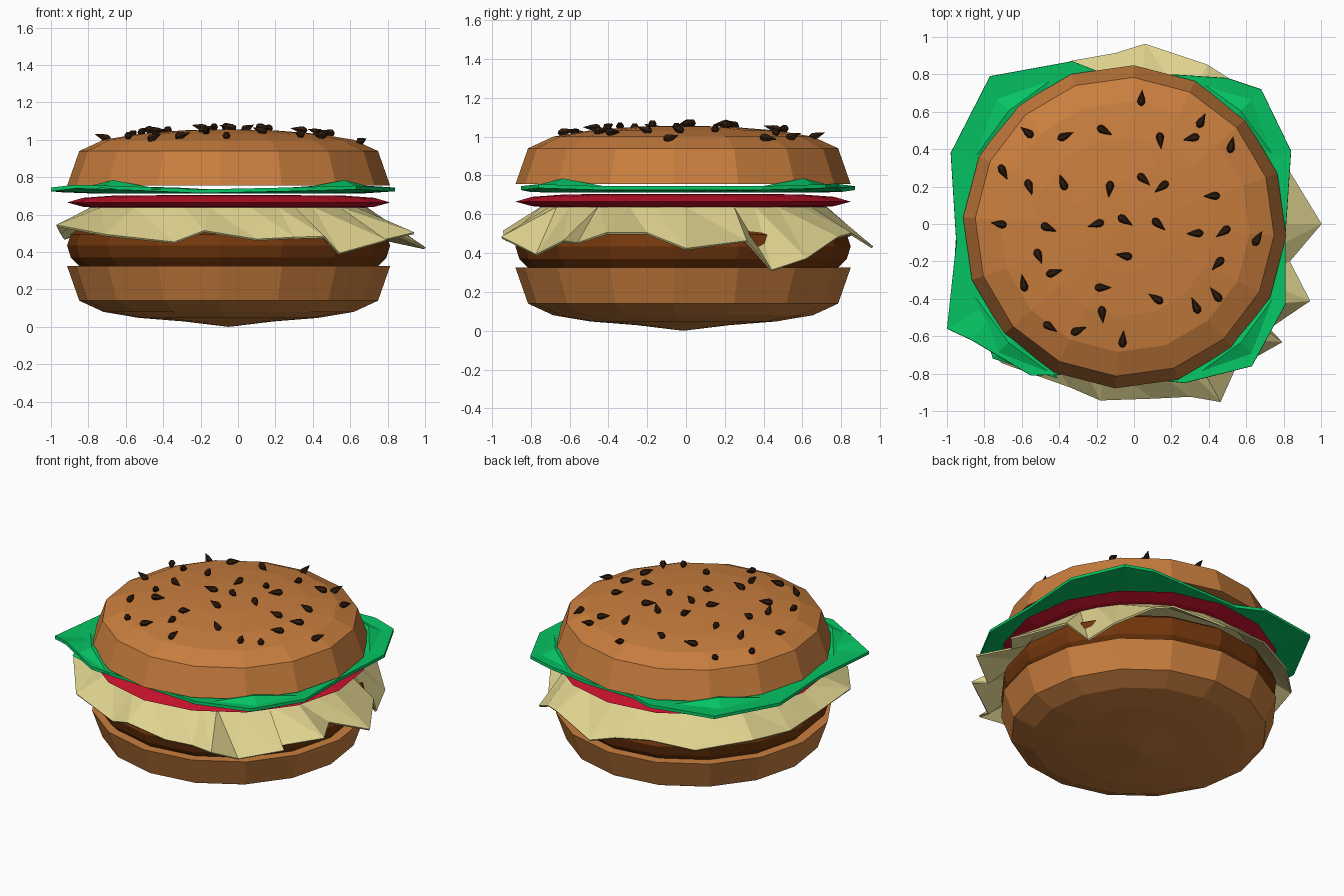
import bpy, math, random
from mathutils import Vector, Matrix

if "Cube" in bpy.data.objects:
    bpy.data.objects.remove(bpy.data.objects["Cube"])

random.seed(4)
CX, CY, SIDES, TURN = -0.05, -0.015, 16, math.radians(-3.3)


def material(name, r, g, b):
    m = bpy.data.materials.new(name)
    m.diffuse_color = [(c / 255) ** 2.2 for c in (r, g, b)] + [1]
    m.use_nodes = True
    m.node_tree.nodes["Principled BSDF"].inputs["Base Color"].default_value = m.diffuse_color
    return m


def add(name, verts, faces, mat):
    me = bpy.data.meshes.new(name)
    me.from_pydata(verts, [], faces)
    me.materials.append(mat)
    ob = bpy.data.objects.new(name, me)
    bpy.context.collection.objects.link(ob)
    return ob


def skin(rings, start, end):
    """Closed surface through equal rings, with a fan to a point at each end."""
    n = len(rings[0])
    verts = [start] + [p for r in rings for p in r] + [end]
    last = len(verts) - 1
    faces = []
    for j in range(n):
        k = (j + 1) % n
        faces.append((0, 1 + k, 1 + j))
        for i in range(len(rings) - 1):
            a, b = 1 + i * n, 1 + (i + 1) * n
            faces.append((a + j, a + k, b + k, b + j))
        a = 1 + (len(rings) - 1) * n
        faces.append((a + j, a + k, last))
    return verts, faces


def lathe(name, profile, mat):
    """Turn (radius, z) points, bottom to top; first and last lie on the axis."""
    rings = [[(CX + r * math.cos(TURN + 2 * math.pi * j / SIDES),
               CY + r * math.sin(TURN + 2 * math.pi * j / SIDES), z)
              for j in range(SIDES)] for r, z in profile[1:-1]]
    return add(name, *skin(rings, (CX, CY, profile[0][1]), (CX, CY, profile[-1][1])), mat)


def sheet(name, rim, inner, z_mid, thick, mat):
    """Thin leaf: flat middle of radius inner, then out to the uneven rim."""
    ring = []
    for x, y, z in rim:
        d = Vector((x - CX, y - CY)).normalized() * inner
        ring.append((CX + d.x, CY + d.y, z_mid))
    n = len(rim)
    faces = [tuple(range(n))]
    for j in range(n):
        k = (j + 1) % n
        faces += [(j, n + j, n + k), (j, n + k, k)]
    ob = add(name, ring + list(rim), faces, mat)
    so = ob.modifiers.new("thickness", 'SOLIDIFY')
    so.thickness, so.offset = thick, 0
    return ob


bun = material("bun", 200, 125, 64)
meat = material("meat", 115, 58, 20)
red = material("red", 200, 25, 48)
green = material("green", 14, 195, 100)
pale = material("pale_yellow", 222, 210, 142)
dark = material("dark_seed", 50, 32, 20)

# buns, with matching domes
dome = [(0.865, 0.755), (0.80, 0.94), (0.67, 1.0), (0.48, 1.032), (0.24, 1.051), (0, 1.057)]
lathe("top_bun", [(0, 0.755)] + dome, bun)
lathe("bottom_bun", [(0, 0)] + [(r, 1.08 - z) for r, z in dome[-2::-1]] + [(0, 0.325)], bun)

# patty and tomato
lathe("patty", [(0, 0.325), (0.80, 0.325), (0.845, 0.37), (0.865, 0.435),
                (0.845, 0.495), (0.78, 0.54), (0, 0.55)], meat)
lathe("tomato", [(0, 0.625), (0.60, 0.628), (0.78, 0.642), (0.865, 0.665),
                 (0.78, 0.69), (0.60, 0.703), (0, 0.705)], red)

# cheese drooping over the patty
cheese_rim = [
    (1.0, 0, .42), (.81, .31, .46), (.74, .44, .31), (.68, .62, .37), (.5, .78, .48),
    (.39, .85, .5), (.06, .96, .43), (-.1, .91, .47), (-.33, .87, .5), (-.6, .76, .46),
    (-.86, .5, .5), (-.93, .2, .47), (-.95, -.1, .5), (-.97, -.4, .54), (-.71, -.74, .49),
    (-.34, -.87, .45), (-.18, -.94, .51), (.1, -.93, .465), (.3, -.92, .475),
    (.46, -.95, .48), (.54, -.77, .39), (.79, -.63, .46), (.72, -.56, .45),
    (.94, -.41, .5), (.83, -.2, .5)]
sheet("cheese", cheese_rim, 0.74, 0.632, 0.012, pale)

# lettuce, lifted at its corners
lettuce_rim = [
    (.81, -.05, .735), (.84, .39, .735), (.68, .72, .745), (.5, .78, .75), (.2, .8, .73),
    (-.15, .8, .725), (-.33, .87, .735), (-.77, .79, .745), (-.98, .38, .735),
    (-.95, -.1, .73), (-1.0, -.56, .735), (-.87, -.62, .75), (-.55, -.81, .74),
    (-.2, -.8, .725), (.27, -.85, .735), (.63, -.76, .745), (.81, -.43, .735)]
leaf = sheet("lettuce", lettuce_rim, 0.70, 0.722, 0.02, green)
bumps = []
for sx, sy in ((1, 1), (-1, 1), (-1, -1), (1, -1)):
    c = Vector((CX + sx * 0.62, CY + sy * 0.62, 0.785))
    t = Vector((-sy, sx, 0)).normalized()
    out = Vector((sx, sy, 0)).normalized()
    bumps.append([c, c + t * 0.32 - out * 0.05, c - t * 0.32 - out * 0.05,
                  c + out * 0.12, c - out * 0.2])
    for p in bumps[-1][1:]:
        p.z = 0.735
for b in bumps:
    add("lettuce_fold", b, [(0, 3, 1), (0, 1, 4), (0, 4, 2), (0, 2, 3)], green)

# seeds scattered over the dome
spots = [
    (.04, .67), (-.57, .49), (-.37, .47), (-.16, .50), (.14, .45), (.31, .46), (.36, .55),
    (.52, .42), (-.70, .28), (-.56, .20), (-.38, .22), (-.13, .19), (.05, .24), (.15, .20),
    (.42, .15), (-.72, 0), (-.46, -.02), (-.20, 0), (-.05, .02), (.13, 0), (.33, -.05),
    (.48, -.04), (.66, -.08), (-.51, -.17), (-.43, -.26), (-.59, -.32), (-.05, -.17),
    (-.17, -.34), (.12, -.40), (.45, -.21), (.44, -.38), (.33, -.44), (-.45, -.55),
    (-.30, -.57), (-.17, -.48), (-.06, -.62)]


def dome_z(r):
    for (r1, z1), (r0, z0) in zip(dome, dome[1:]):
        if r0 <= r <= r1:
            return z0 + (z1 - z0) * (r - r0) / (r1 - r0)
    return dome[0][1]


seed_rings = [[(x, r * math.cos(j * math.pi / 3), r * math.sin(j * math.pi / 3))
               for j in range(6)] for x, r in ((-.035, .014), (-.018, .022), (.005, .017))]
seed_verts, seed_faces = skin(seed_rings, (-.042, 0, 0), (.052, 0, 0))
for i, (x, y) in enumerate(spots):
    ob = add("seed_%02d" % i, seed_verts, seed_faces, dark)
    z = dome_z(math.hypot(x - CX, y - CY)) + 0.015
    ob.matrix_world = (Matrix.Translation((x, y, z))
                       @ Matrix.Rotation(random.uniform(0, 2 * math.pi), 4, 'Z')
                       @ Matrix.Rotation(random.uniform(-0.4, 0.2), 4, 'Y'))
